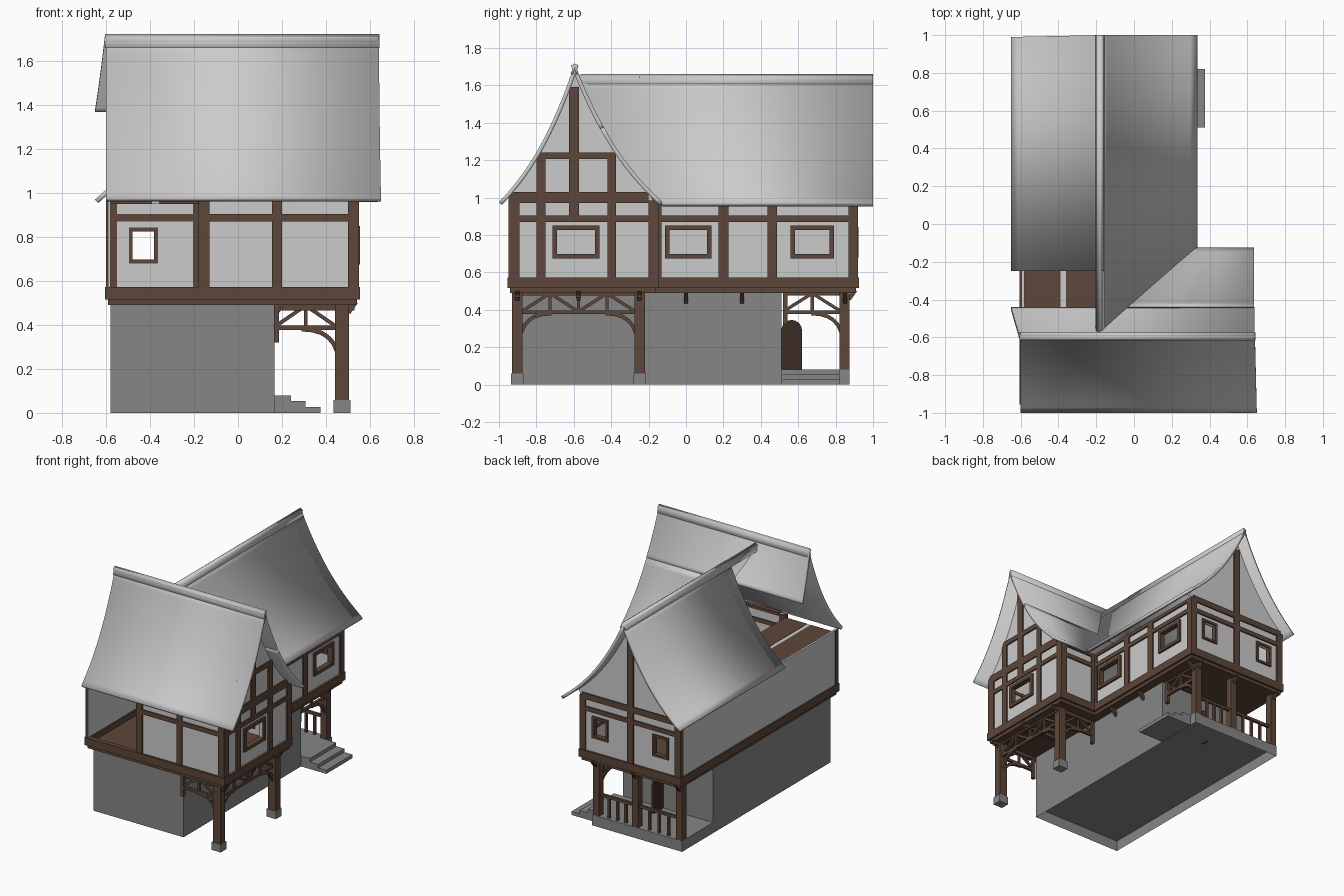
import bpy, bmesh, math
from mathutils import Vector, Matrix

if "Cube" in bpy.data.objects:
    bpy.data.objects.remove(bpy.data.objects["Cube"])


def material(name, col):
    m = bpy.data.materials.new(name)
    m.diffuse_color = (*col, 1)
    m.use_nodes = True
    m.node_tree.nodes["Principled BSDF"].inputs["Base Color"].default_value = m.diffuse_color
    return m


PLASTER = material("light plaster", (0.6, 0.6, 0.6))
ROOF = material("roof grey", (0.6, 0.6, 0.6))
STONE = material("dark stone", (0.24, 0.24, 0.24))
WOOD = material("brown timber", (0.11, 0.061, 0.041))
DOOR = material("dark door wood", (0.045, 0.025, 0.018))


def finish(name, bm, mat):
    me = bpy.data.meshes.new(name)
    bm.to_mesh(me)
    bm.free()
    me.materials.append(mat)
    ob = bpy.data.objects.new(name, me)
    bpy.context.collection.objects.link(ob)
    return ob


def boxes(name, mat, items, open_bottom=False):
    bm = bmesh.new()
    for x0, x1, y0, y1, z0, z1 in items:
        m = Matrix.Translation(((x0 + x1) / 2, (y0 + y1) / 2, (z0 + z1) / 2))
        bmesh.ops.create_cube(bm, size=1, matrix=m @ Matrix.Diagonal((x1 - x0, y1 - y0, z1 - z0, 1)))
    if open_bottom:
        bmesh.ops.delete(bm, geom=[f for f in bm.faces if f.normal.z < -0.9], context='FACES')
    return finish(name, bm, mat)


def beams(name, mat, items):
    bm = bmesh.new()
    for a, b, w in items:
        a, b = Vector(a), Vector(b)
        d = b - a
        m = Matrix.Translation((a + b) / 2) @ d.to_track_quat('Z', 'Y').to_matrix().to_4x4()
        bmesh.ops.create_cube(bm, size=1, matrix=m @ Matrix.Diagonal((w, w, d.length, 1)))
    return finish(name, bm, mat)


def flat(axis, c0, c1, rects):
    """Rectangles (a0, a1, z0, z1) on a wall plane, as boxes."""
    return [(c0, c1, *r) if axis == 'x' else (r[0], r[1], c0, c1, r[2], r[3]) for r in rects]


def wall(name, axis, c0, c1, a0, a1, holes=(), z0=0.53, z1=0.98):
    rects, cur = [], a0
    for h0, h1, g0, g1 in holes:
        rects += [(cur, h0, z0, z1), (h0, h1, z0, g0), (h0, h1, g1, z1)]
        cur = h1
    boxes(name, PLASTER, flat(axis, c0, c1, rects + [(cur, a1, z0, z1)]))


def window(name, axis, c0, c1, a0, a1, z0=0.675, z1=0.85, t=0.024):
    boxes(name, WOOD, flat(axis, c0, c1, [(a0, a1, z0, z0 + t), (a0, a1, z1 - t, z1),
                                          (a0, a0 + t, z0 + t, z1 - t), (a1 - t, a1, z0 + t, z1 - t)]))


def prism(name, mat, axis, c0, c1, pts):
    bm = bmesh.new()
    mk = (lambda c, p: (c, *p)) if axis == 'x' else (lambda c, p: (p[0], c, p[1]))
    f = bm.faces.new([bm.verts.new(mk(c0, p)) for p in pts])
    r = bmesh.ops.extrude_face_region(bm, geom=[f])
    d = Vector(mk(c1, (0, 0))) - Vector(mk(c0, (0, 0)))
    bmesh.ops.translate(bm, vec=d, verts=[v for v in r['geom'] if isinstance(v, bmesh.types.BMVert)])
    bmesh.ops.recalc_face_normals(bm, faces=bm.faces)
    return finish(name, bm, mat)


# ---- roof curve: flared slope, u = 0 at the ridge and 1 at the eave
def flare(u):
    return 0.6 * (1 - u) + 0.4 * max(1 - u, 0) ** 2.6


def unflare(f):
    lo, hi = 0.0, 1.0
    for _ in range(30):
        mid = (lo + hi) / 2
        lo, hi = (mid, hi) if flare(mid) > f else (lo, mid)
    return lo


def main_z(u): return 0.97 + 0.685 * flare(u)
def wing_z(u): return 0.975 + 0.74 * flare(u)


def valley_y(u): return -0.595 + 0.47 * unflare((main_z(u) - 0.975) / 0.74)
def valley_x(v): return -0.18 + 0.515 * unflare((wing_z(v) - 0.97) / 0.685)


def sheet(name, rows, thick=0.022):
    """Thin roof surface from rows of (start, end) points."""
    bm = bmesh.new()
    vs = [[bm.verts.new(p) for p in r] for r in rows]
    for r, s in zip(vs, vs[1:]):
        bm.faces.new((r[0], r[1], s[1], s[0]))
    bm.normal_update()
    if sum(f.normal.z for f in bm.faces) < 0:
        bmesh.ops.reverse_faces(bm, faces=bm.faces)
    ob = finish(name, bm, ROOF)
    mod = ob.modifiers.new("thickness", 'SOLIDIFY')
    mod.thickness, mod.offset = thick, -1
    roofs.append(ob)


roofs = []
U = [i / 14 for i in range(15)]
sheet("main_roof_left", [((-0.18 - 0.47 * u, -0.25, main_z(u)), (-0.18 - 0.47 * u, 1 - 0.01 * u, main_z(u))) for u in U])
sheet("main_roof_right", [((-0.18 + 0.515 * u, valley_y(u), main_z(u)), (-0.18 + 0.515 * u, 1, main_z(u))) for u in U])
sheet("wing_roof_front", [((-0.6, -0.595 - 0.405 * u, wing_z(u)), (0.64 + 0.01 * u, -0.595 - 0.405 * u, wing_z(u))) for u in U])
sheet("wing_roof_back_upper", [((-0.605 - 0.045 * u, -0.595 + 0.155 * u, wing_z(0.33 * u)),
                                (0.638, -0.595 + 0.155 * u, wing_z(0.33 * u))) for u in U])
sheet("wing_roof_back_lower", [((valley_x(v), -0.595 + 0.47 * v, wing_z(v)), (0.636, -0.595 + 0.47 * v, wing_z(v)))
                               for v in [0.33 + 0.67 * u for u in U]])
# ridge caps
caps = (-0.05, -0.025, 0, 0.025, 0.05)
sheet("main_ridge_cap", [((-0.18 + 0.49 * c, -0.565, main_z(abs(c)) + 0.006), (-0.18 + 0.49 * c, 1, main_z(abs(c)) + 0.006)) for c in caps], 0.012)
sheet("wing_ridge_cap", [((-0.605, -0.595 + 0.43 * c, wing_z(abs(c)) + 0.006), (0.642, -0.595 + 0.43 * c, wing_z(abs(c)) + 0.006)) for c in caps], 0.012)

# ---- stone ground floor, porch slab and steps
boxes("stone_ground_floor", STONE, [(-0.58, 0.165, -0.88, 0.51, 0.08, 0.5)], True)
boxes("stone_base", STONE, [(-0.58, 0.165, -0.88, 0.875, 0, 0.08)], True)
boxes("porch_steps", STONE, [(0.165, 0.24 + 0.0675 * i, 0.51, 0.82, 0.08 - 0.0265 * (i + 1), 0.08 - 0.0265 * i) for i in range(3)])
# open arched door standing out from the porch wall
arch = [(0.565 + 0.055 * math.cos(math.pi * i / 10), 0.29 + 0.055 * math.sin(math.pi * i / 10)) for i in range(11)]
prism("open_door", DOOR, 'x', -0.17, -0.15, [(0.51, 0.08), (0.62, 0.08)] + arch)

# ---- upper floor slab and sill beams
boxes("upper_floor", WOOD, [(-0.59, 0.23, -0.94, 0.91, 0.49, 0.53), (0.23, 0.54, -0.94, -0.16, 0.49, 0.53)])
boxes("sill_beams", WOOD, [(-0.605, 0.555, -0.955, -0.92, 0.515, 0.573), (0.52, 0.555, -0.92, -0.145, 0.515, 0.573),
                           (0.21, 0.52, -0.18, -0.145, 0.515, 0.573), (0.21, 0.245, -0.145, 0.925, 0.515, 0.573),
                           (-0.605, 0.21, 0.89, 0.925, 0.515, 0.573), (-0.605, -0.57, -0.92, 0.89, 0.515, 0.573)])

# ---- upper walls, with the open bay at the front left
wall("left_wall", 'x', -0.595, -0.58, -0.945, 0.91)
wall("front_wall", 'y', -0.94, -0.92, -0.15, 0.54)
wall("wing_end_wall", 'x', 0.52, 0.54, -0.92, -0.16, [(-0.69, -0.487, 0.695, 0.83)])
wall("wing_back_wall", 'y', -0.18, -0.16, 0.21, 0.52)
wall("right_wall", 'x', 0.21, 0.23, -0.16, 0.91, [(-0.09, 0.115, 0.695, 0.83), (0.58, 0.77, 0.695, 0.83)])
wall("back_wall", 'y', 0.89, 0.91, -0.58, 0.21, [(-0.48, -0.38, 0.695, 0.825), (0.02, 0.12, 0.695, 0.825)])
# gable plaster follows the roof curve
G = [0.85 * i / 9 for i in range(10)]
prism("wing_gable", PLASTER, 'x', 0.52, 0.54, [(-0.94, 0.97)] + [(-0.595 - 0.405 * u, wing_z(u) - 0.02) for u in G[::-1]]
      + [(-0.595 + 0.47 * u, wing_z(u) - 0.02) for u in G[1:]] + [(-0.17, 0.97)])
prism("back_gable", PLASTER, 'y', 0.89, 0.91, [(-0.595, 0.97)] + [(-0.18 - 0.47 * u, main_z(u) - 0.02) for u in G[::-1]]
      + [(-0.18 + 0.515 * u, main_z(u) - 0.02) for u in G[1:]] + [(0.23, 0.97)])
# attic floor boards with a pale gap
boxes("attic_floor", WOOD, [(-0.58, -0.39, -0.92, -0.2, 0.95, 0.965), (-0.36, -0.18, -0.92, -0.2, 0.95, 0.965)])
boxes("attic_floor_strip", PLASTER, [(-0.39, -0.36, -0.92, -0.2, 0.95, 0.963)])

# ---- timber framing on the walls
RAIL, PLATE = (0.87, 0.903), (0.955, 0.98)
boxes("front_timbers", WOOD, flat('y', -0.95, -0.915, [(-0.18, -0.13, 0.57, 0.98), (0.155, 0.2, 0.57, 0.98), (0.5, 0.55, 0.57, 0.98),
                                                    (-0.13, 0.5, *RAIL), (-0.13, 0.5, 0.962, 0.985), (-0.6, -0.588, 0.57, 0.98)]))
boxes("wing_end_timbers", WOOD, flat('x', 0.515, 0.55, [
    (-0.948, -0.89, 0.57, 1.0), (-0.8, -0.75, 0.57, 1.22), (-0.42, -0.373, 0.57, 1.22), (-0.2, -0.145, 0.57, 0.985),
    (-0.89, -0.2, *RAIL), (-0.945, -0.2, 0.972, 1.03), (-0.8, -0.373, 1.205, 1.242), (-0.625, -0.572, 0.9, 1.59)]))
boxes("wing_back_timbers", WOOD, flat('y', -0.185, -0.15, [(0.495, 0.55, 0.57, 0.98), (0.225, 0.265, 0.57, 0.98),
                                                         (0.25, 0.5, *RAIL), (0.25, 0.5, *PLATE)]))
boxes("right_timbers", WOOD, flat('x', 0.205, 0.24, [(-0.15, -0.13, 0.57, 0.98), (0.175, 0.228, 0.57, 0.98), (0.435, 0.487, 0.57, 0.98),
                                                   (0.87, 0.92, 0.57, 0.98), (-0.15, 0.9, *RAIL), (-0.15, 0.9, *PLATE)]))
boxes("back_timbers", WOOD, flat('y', 0.885, 0.92, [(-0.6, -0.55, 0.57, 0.98), (-0.205, -0.155, 0.57, 1.52), (0.19, 0.24, 0.57, 0.98),
                                                  (-0.57, 0.21, *RAIL), (-0.58, 0.22, 0.955, 1.0)]))
window("wing_window", 'x', 0.515, 0.555, -0.713, -0.463)
window("right_window_1", 'x', 0.205, 0.245, -0.112, 0.137)
window("right_window_2", 'x', 0.205, 0.245, 0.558, 0.792)
for i, x in enumerate((-0.43, 0.07)):
    window(f"back_window_{i + 1}", 'y', 0.885, 0.922, x - 0.066, x + 0.066, 0.68, 0.842, 0.017)

# ---- posts, bases and jetty brackets
for i, y in enumerate((-0.902, -0.248)):
    boxes(f"wing_post_{i + 1}", WOOD, [(0.442, 0.505, y - 0.028, y + 0.028, 0.05, 0.5)])
    boxes(f"wing_post_base_{i + 1}", STONE, [(0.435, 0.512, y - 0.034, y + 0.034, 0, 0.058)])
for i, x in enumerate((-0.555, -0.19, 0.135)):
    boxes(f"porch_post_{i + 1}", WOOD, [(x - 0.025, x + 0.025, 0.822, 0.874, 0.08, 0.5)])
beams("jetty_brackets", WOOD, [((0.5, y, 0.455), (0.535, y, 0.505), 0.022) for y in (-0.902, -0.575, -0.248)]
      + [((x, 0.87, 0.455), (x, 0.905, 0.505), 0.022) for x in (-0.555, -0.19, 0.135)]
      + [((0.155, y, 0.44), (0.22, y, 0.505), 0.022) for y in (0.0, 0.3, 0.85)])
boxes("hanging_joists", WOOD, [(0.2, 0.53, y - 0.014, y + 0.014, 0.465, 0.5) for y in (-0.902, -0.575, -0.248)])


def truss(name, a, b, cells, both):
    """Braced lattice below the floor, running from post a to b."""
    a, b = Vector((*a, 0)), Vector((*b, 0))
    L = (b - a).length
    P = lambda s, z: tuple(a.lerp(b, s / L) + Vector((0, 0, z)))
    parts = [(P(0, 0.387), P(L, 0.387), 0.02), (P(0, 0.488), P(L, 0.488), 0.022)]
    c = L / cells
    for i in range(cells):
        zs = (0.39, 0.488) if i % 2 == 0 else (0.488, 0.39)
        parts.append((P(i * c, zs[0]), P(i * c + c, zs[1]), 0.017))
        if i:
            parts.append((P(i * c, 0.387), P(i * c, 0.488), 0.017))
    n = 5
    curve = [((i / n) ** 2 * 0.1 + i / n * 0.06, 0.28 + 0.1 * (1 - (1 - i / n) ** 2)) for i in range(n + 1)]
    for p, q in zip(curve, curve[1:]):
        parts.append((P(*p), P(*q), 0.02))
        if both:
            parts.append((P(L - p[0], p[1]), P(L - q[0], q[1]), 0.02))
    if not both:
        parts.append((P(L - 0.01, 0.32), P(L - 0.01, 0.5), 0.024))
    beams(name, WOOD, parts)


truss("wing_end_truss", (0.475, -0.88), (0.475, -0.27), 4, True)
truss("wing_front_truss", (0.45, -0.9), (0.165, -0.9), 2, False)
truss("wing_back_truss", (0.45, -0.25), (0.165, -0.25), 2, False)
truss("porch_side_truss", (0.135, 0.83), (0.135, 0.52), 2, False)

# ---- porch balustrade along the back
rails = [(-0.54, 0.12, 0.838, 0.858, 0.225, 0.245)]
for x0, x1 in ((-0.53, -0.215), (-0.165, 0.11)):
    rails += [(x0 + (x1 - x0) * k / 4 - 0.009, x0 + (x1 - x0) * k / 4 + 0.009, 0.839, 0.857, 0.08, 0.23) for k in (1, 2, 3)]
boxes("porch_balustrade", WOOD, rails)

# smooth roof curves with sharp edges kept
bpy.ops.object.select_all(action='DESELECT')
for ob in roofs:
    ob.select_set(True)
bpy.context.view_layer.objects.active = roofs[0]
bpy.ops.object.shade_smooth_by_angle(angle=math.radians(30))
